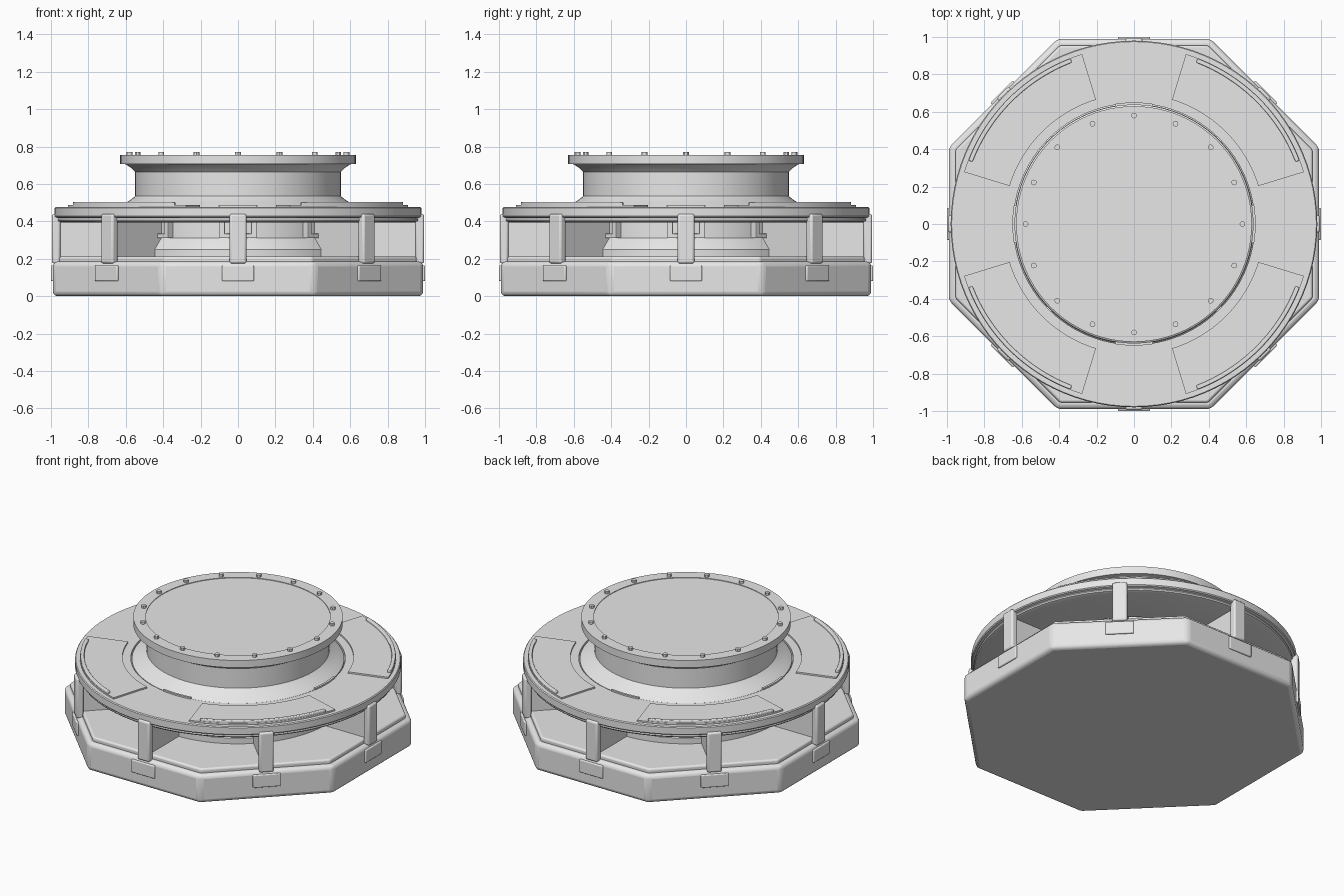
import bpy, bmesh
from math import cos, sin, radians, pi, tau
from mathutils import Matrix

cube = bpy.data.objects.get("Cube")
if cube:
    bpy.data.objects.remove(cube, do_unlink=True)

grey = bpy.data.materials.new("light_grey")
grey.use_nodes = True
colour = (0.8, 0.8, 0.8, 1)
grey.diffuse_color = colour
grey.node_tree.nodes["Principled BSDF"].inputs["Base Color"].default_value = colour


def finish(name, bm, bevel=0):
    """Turn a bmesh into a shaded object, with an optional rounded bevel."""
    bmesh.ops.recalc_face_normals(bm, faces=bm.faces)
    mesh = bpy.data.meshes.new(name)
    bm.to_mesh(mesh)
    bm.free()
    mesh.materials.append(grey)
    mesh.shade_smooth()
    mesh.set_sharp_from_angle(angle=radians(30))
    obj = bpy.data.objects.new(name, mesh)
    bpy.context.collection.objects.link(obj)
    if bevel:
        mod = obj.modifiers.new("rounded_edges", "BEVEL")
        mod.width = bevel
        mod.segments = 3
        mod.limit_method = "ANGLE"
    return obj


def lathe(name, profile, closed=False, segments=96):
    """Full revolution of (radius, height) points; open profiles get end caps."""
    bm = bmesh.new()
    loops = [[bm.verts.new((r * cos(tau * i / segments), r * sin(tau * i / segments), z))
              for i in range(segments)] for r, z in profile]
    pairs = list(zip(loops, loops[1:]))
    if closed:
        pairs.append((loops[-1], loops[0]))
    else:
        bm.faces.new(loops[0])
        bm.faces.new(loops[-1])
    for a, b in pairs:
        for i in range(segments):
            j = (i + 1) % segments
            bm.faces.new((a[i], a[j], b[j], b[i]))
    return finish(name, bm)


def arc_plates(name, centres, half_angle, r0, r1, z0, z1, bevel=0, steps=24):
    """Curved plates of rectangular section around the given angles."""
    bm = bmesh.new()
    for centre in centres:
        rows = []
        for i in range(steps + 1):
            a = radians(centre + half_angle * (2 * i / steps - 1))
            rows.append([bm.verts.new((r * cos(a), r * sin(a), z))
                         for r, z in ((r0, z0), (r1, z0), (r1, z1), (r0, z1))])
        for a, b in zip(rows, rows[1:]):
            for k in range(4):
                m = (k + 1) % 4
                bm.faces.new((a[k], a[m], b[m], b[k]))
        bm.faces.new(rows[0])
        bm.faces.new(rows[-1])
    return finish(name, bm, bevel)


def octagon(name, apothem, z0, z1, bevel):
    bm = bmesh.new()
    radius = apothem / cos(pi / 8)
    bmesh.ops.create_cone(bm, cap_ends=True, segments=8, radius1=radius, radius2=radius,
                          depth=z1 - z0, matrix=Matrix.Translation((0, 0, (z0 + z1) / 2))
                          @ Matrix.Rotation(pi / 8, 4, "Z"))
    return finish(name, bm, bevel)


def radial_boxes(name, r0, r1, width, z0, z1, bevel=0, offsets=(0,)):
    """Eight boxes pointing outwards, optionally shifted sideways."""
    bm = bmesh.new()
    for i in range(8):
        for side in offsets:
            place = (Matrix.Rotation(i * pi / 4, 4, "Z")
                     @ Matrix.Translation(((r0 + r1) / 2, side, (z0 + z1) / 2))
                     @ Matrix.Diagonal((r1 - r0, width, z1 - z0, 1)))
            bmesh.ops.create_cube(bm, size=1, matrix=place)
    return finish(name, bm, bevel)


# Octagonal base and deck
octagon("base", 0.99, 0, 0.185, 0.025)
octagon("base_deck", 0.955, 0.17, 0.212, 0.012)

# Central column with flared foot
lathe("column", [(0.65, 0.2), (0.65, 0.25), (0.61, 0.3), (0.60, 0.31), (0.60, 0.47)])

# Radial fins, outer posts and base tags
radial_boxes("fins", 0.57, 0.965, 0.04, 0.2, 0.41)
radial_boxes("posts", 0.95, 0.995, 0.09, 0.175, 0.44, 0.012)
radial_boxes("base_tags", 0.97, 1.0, 0.17, 0.08, 0.165, 0.006)

# Brackets clasping each fin against the column
radial_boxes("bracket_bars", 0.58, 0.63, 0.2, 0.31, 0.335, 0.004)
radial_boxes("bracket_arms", 0.58, 0.63, 0.03, 0.31, 0.4, 0.004, (-0.085, 0.085))

# Upper ring with a lower band
lathe("upper_ring", [(0.645, 0.395), (0.945, 0.395), (0.96, 0.4), (0.965, 0.408),
                     (0.96, 0.418), (0.975, 0.422), (0.98, 0.428), (0.98, 0.472),
                     (0.975, 0.478), (0.645, 0.478)], closed=True)

# Raised panels, edge rails and inner lips on the ring
arc_plates("ring_panels", (45, 135, 225, 315), 28, 0.695, 0.95, 0.47, 0.488)
arc_plates("edge_rails", (45, 135, 225, 315), 24, 0.925, 0.948, 0.48, 0.503, 0.005)
arc_plates("inner_lips", (0, 90, 180, 270), 9, 0.636, 0.65, 0.46, 0.488)

# Waisted neck and top flange with shallow recess
lathe("neck", [(0.64, 0.45), (0.638, 0.475), (0.6, 0.5), (0.57, 0.518), (0.55, 0.535),
               (0.55, 0.665), (0.57, 0.685), (0.6, 0.705), (0.6, 0.72)])
lathe("top_flange", [(0.6, 0.705), (0.63, 0.708), (0.63, 0.756), (0.555, 0.756), (0.555, 0.752)])

# Bolts around the flange
bm = bmesh.new()
for i in range(16):
    a = tau * i / 16
    bmesh.ops.create_cone(bm, cap_ends=True, segments=12, radius1=0.015, radius2=0.015, depth=0.03,
                          matrix=Matrix.Translation((0.58 * cos(a), 0.58 * sin(a), 0.757)))
finish("flange_bolts", bm)
